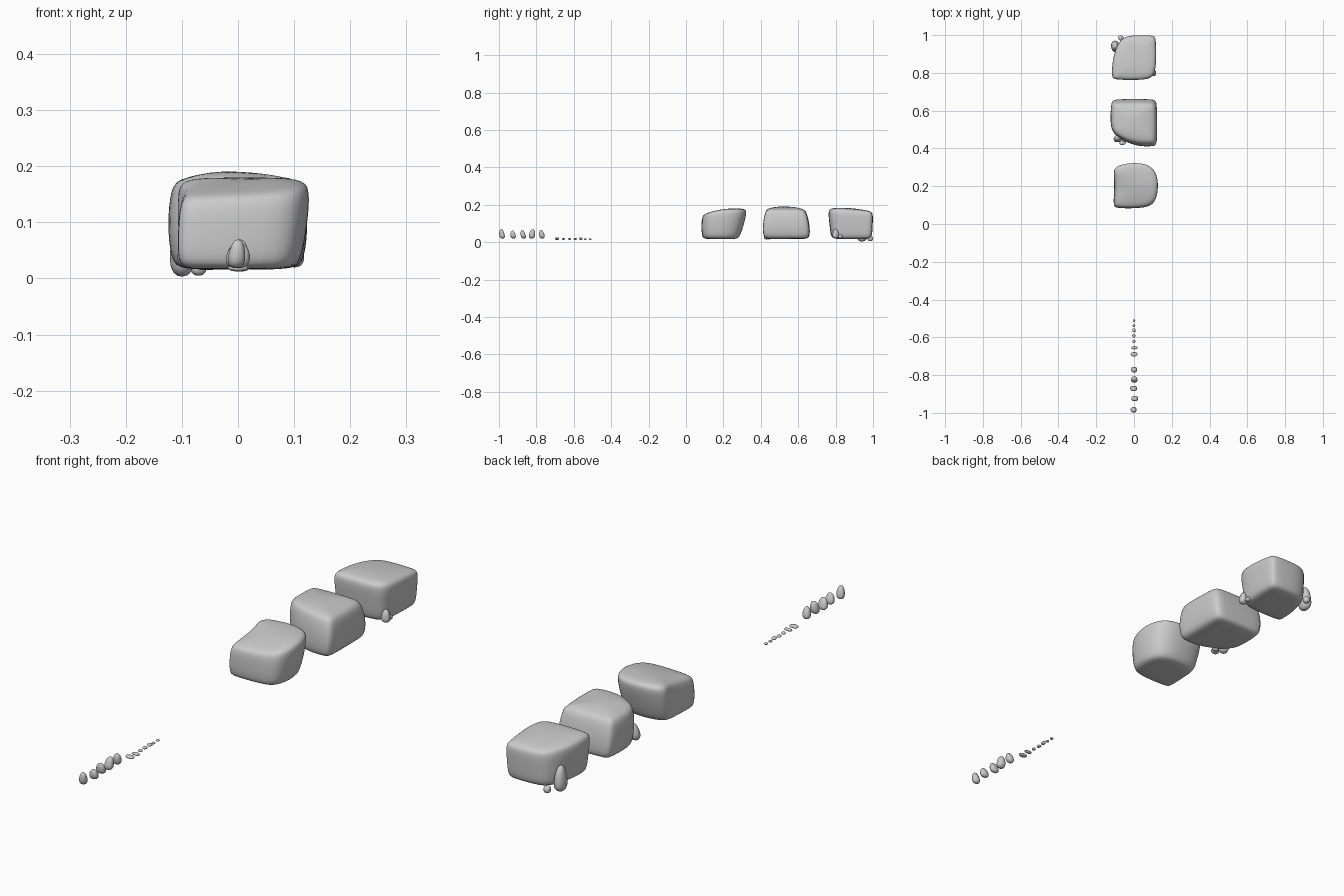
import bpy, bmesh, math, random
from mathutils import Vector

random.seed(4)


def finish(bm, name, subsurf=0):
    bmesh.ops.recalc_face_normals(bm, faces=bm.faces)
    for f in bm.faces:
        f.smooth = True
    me = bpy.data.meshes.new(name)
    bm.to_mesh(me)
    bm.free()
    ob = bpy.data.objects.new(name, me)
    bpy.context.collection.objects.link(ob)
    if subsurf:
        m = ob.modifiers.new("round", 'SUBSURF')
        m.levels = m.render_levels = subsurf
    return ob


def boulder(name, base, top, heights, apex, z0=0.016, bulge=1.02):
    """Loft a base outline to a top outline with tight rounded rims."""
    bm = bmesh.new()
    n = len(base)

    def mean(o):
        return Vector((sum(p[0] for p in o) / n, sum(p[1] for p in o) / n))
    cb, ct = mean(base), mean(top)
    # t along the height, outline scale
    levels = [(0, 0.86), (0.09, 1.01), (0.5, bulge), (0.9, 1.01), (1, 0.87)]
    rings = []
    for t, s in levels:
        ring = []
        for b, p, h in zip(base, top, heights):
            xy = (cb + (Vector(b) - cb) * s).lerp(ct + (Vector(p) - ct) * s, t)
            ring.append(bm.verts.new((xy.x, xy.y, z0 + (h - z0) * t)))
        rings.append(ring)
    for r0, r1 in zip(rings, rings[1:]):
        for i in range(n):
            j = (i + 1) % n
            bm.faces.new((r0[i], r0[j], r1[j], r1[i]))
    for ring, tip in ((rings[0], (cb.x, cb.y, z0)), (rings[-1], apex)):
        v = bm.verts.new(tip)
        for i in range(n):
            bm.faces.new((ring[i], ring[(i + 1) % n], v))
    return finish(bm, name, 2)


def stone(name, pos, size, taper=0.0, lean=(0, 0)):
    """Irregular egg-shaped stone; pos is the middle of its underside."""
    bm = bmesh.new()
    bmesh.ops.create_icosphere(bm, subdivisions=2, radius=1)
    a, b = random.uniform(0, 6), random.uniform(0, 6)
    for v in bm.verts:
        c = v.co.copy()
        # slightly boxy, lumpy section
        k = 1 + 0.06 * math.sin(3 * c.x + a) + 0.06 * math.sin(3 * c.y + b)
        c = Vector([math.copysign(abs(q) ** 0.85, q) for q in c])
        w = k * (1 - taper * c.z)
        v.co = (pos[0] + c.x * w * size[0] / 2 + lean[0] * c.z,
                pos[1] + c.y * w * size[1] / 2 + lean[1] * c.z,
                pos[2] + (c.z + 1) * size[2] / 2)
    return finish(bm, name, 1)


# Three large boulders
boulder("front_boulder",
        [(-.11, .095), (-.10, .085), (.06, .085), (.10, .11), (.115, .19),
         (.10, .26), (.05, .285), (-.03, .285), (-.10, .27), (-.105, .22)],
        [(-.105, .10), (-.095, .085), (.07, .085), (.12, .12), (.134, .20),
         (.124, .28), (.075, .33), (-.04, .333), (-.125, .305), (-.092, .24)],
        [.15, .15, .155, .165, .178, .18, .18, .18, .18, .172],
        (0, .22, .18), bulge=1.03)
boulder("middle_boulder",
        [(-.115, .655), (-.10, .665), (.11, .665), (.118, .655), (.118, .42),
         (.108, .41), (.0, .41), (-.085, .465), (-.115, .50), (-.12, .57)],
        [(-.115, .63), (-.10, .642), (.10, .642), (.116, .63), (.116, .44),
         (.108, .425), (.0, .425), (-.09, .465), (-.118, .50), (-.12, .57)],
        [.177, .178, .178, .177, .18, .18, .186, .184, .178, .178],
        (-.02, .54, .196), bulge=1.07)
boulder("back_boulder",
        [(-.11, .785), (-.10, .775), (.07, .775), (.10, .80), (.108, .88),
         (.11, .98), (.10, .995), (-.02, .995), (-.075, .975), (-.105, .88)],
        [(-.12, .77), (-.11, .76), (.075, .755), (.115, .785), (.122, .87),
         (.118, .99), (.108, 1.0), (-.01, 1.003), (-.08, .985), (-.12, .87)],
        [.182, .182, .182, .182, .178, .168, .168, .168, .17, .178],
        (0, .86, .186), bulge=1.0)

# Stones leaning against the boulders
stone("back_left_stone", (-.10, .94, 0), (.045, .06, .11), .3)
stone("back_left_pebble", (-.07, .985, .004), (.03, .03, .03))
stone("back_right_stone", (.10, .80, .018), (.035, .035, .055), .3)
stone("back_right_pebble", (.098, .825, .02), (.025, .025, .02))
stone("middle_stone", (-.085, .452, .016), (.04, .04, .075), .3, (.004, .004))
stone("middle_pebble_a", (-.06, .43, .014), (.035, .028, .022))
stone("middle_pebble_b", (-.05, .445, .014), (.03, .025, .025))

# Row of upright stones
for i, (x, y, wx, wy, h, ly) in enumerate([
        (-.002, -.985, .034, .028, .054, -.004),
        (.004, -.925, .036, .028, .046, -.004),
        (-.002, -.872, .036, .03, .049, -.005),
        (.002, -.822, .038, .032, .054, .003),
        (.001, -.772, .032, .03, .05, -.004)]):
    stone(f"upright_stone_{i + 1}", (x, y, .017), (wx, wy, h), .25, (.002, ly))

# Row of flat pebbles
for i, (x, y, wx, wy, h) in enumerate([
        (0, -.69, .036, .026, .013), (.003, -.655, .036, .017, .011),
        (0, -.622, .016, .018, .010), (-.001, -.592, .018, .02, .010),
        (0, -.563, .018, .022, .013), (0, -.538, .014, .016, .008),
        (0, -.511, .014, .015, .009)]):
    stone(f"flat_pebble_{i + 1}", (x, y, .012), (wx, wy, h))
